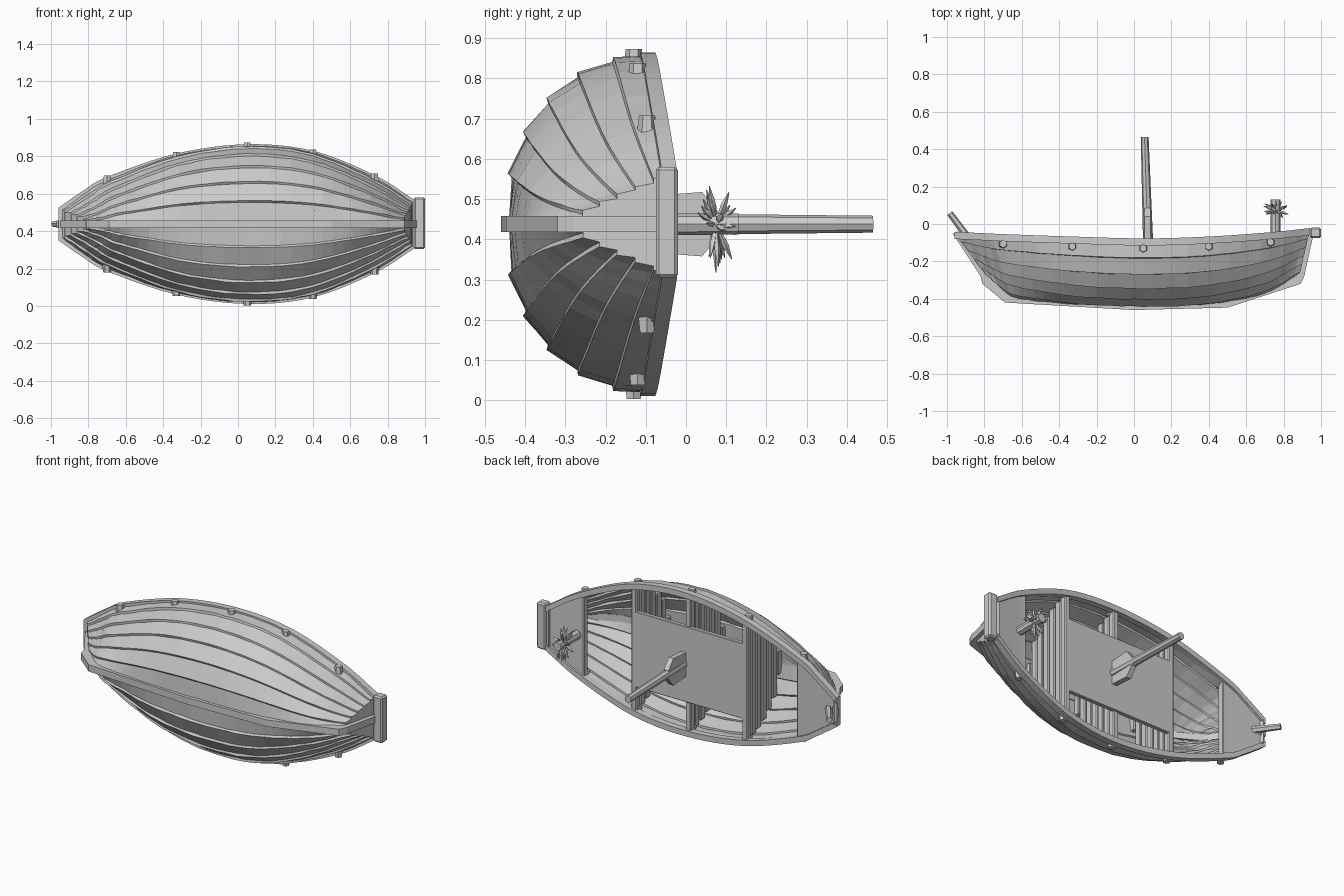
import bpy, bmesh, math, random
from mathutils import Vector

if "Cube" in bpy.data.objects:
    bpy.data.objects.remove(bpy.data.objects["Cube"])

random.seed(4)
C = 0.4375  # centre plane: the boat lies on its side, its "up" is +y

# stations: sheer x, sheer y, half width, keel x, keel y, roundness
ST = [(-.96, -.05, .075, -.76, -.31, 0), (-.83, -.056, .165, -.68, -.385, .25),
      (-.7, -.062, .24, -.6, -.41, .5), (-.33, -.075, .365, -.31, -.43, .9),
      (.05, -.085, .415, .05, -.44, 1), (.4, -.075, .38, .4, -.43, .9),
      (.73, -.052, .25, .7, -.38, .55), (.94, -.03, .12, .88, -.29, .1)]


def station(u):
    """Smoothly interpolated station, u in 0..7."""
    i = min(int(u), len(ST) - 2)
    t = u - i
    p1, p2 = ST[i], ST[i + 1]
    p0 = ST[i - 1] if i else [2 * a - b for a, b in zip(p1, p2)]
    p3 = ST[i + 2] if i + 2 < len(ST) else [2 * b - a for a, b in zip(p1, p2)]
    return [.5 * (2 * b + (c - a) * t + (2 * a - 5 * b + 4 * c - d) * t * t
                  + (3 * b - a - 3 * c + d) * t ** 3) for a, b, c, d in zip(p0, p1, p2, p3)]


def section(st, v):
    """Point (x, y, half width) at girth v: 0 keel, 1 sheer."""
    xs, ys, w, xk, yk, f = st
    a = v * math.pi / 2
    t = (1 - f) * v + f * (1 - math.cos(a))
    s = (1 - f) * v + f * math.sin(a) ** .9
    return xk + (xs - xk) * t, yk + (ys - yk) * t, w * s


def half(st, y):
    """Hull half width at height y."""
    return next((section(st, k / 60)[2] for k in range(61) if section(st, k / 60)[1] >= y), st[2])


def finish(name, bm):
    bmesh.ops.recalc_face_normals(bm, faces=bm.faces)
    me = bpy.data.meshes.new(name)
    bm.to_mesh(me)
    bm.free()
    ob = bpy.data.objects.new(name, me)
    bpy.context.collection.objects.link(ob)
    return ob


def prism(name, pts, depth):
    """Closed polygon extruded by a vector."""
    bm = bmesh.new()
    face = bm.faces.new([bm.verts.new(p) for p in pts])
    ext = bmesh.ops.extrude_face_region(bm, geom=[face])['geom']
    bmesh.ops.translate(bm, vec=depth, verts=[g for g in ext if isinstance(g, bmesh.types.BMVert)])
    bmesh.ops.triangulate(bm, faces=[f for f in bm.faces if len(f.verts) > 4])
    return finish(name, bm)


def box(name, lo, hi, bevel=.005):
    x0, y0, z0 = lo
    x1, y1, z1 = hi
    ob = prism(name, [(x0, y0, z0), (x1, y0, z0), (x1, y1, z0), (x0, y1, z0)], (0, 0, z1 - z0))
    if bevel:
        ob.modifiers.new("bevel", 'BEVEL').width = bevel
    return ob


def rod(bm, a, b, r1, r2, n=7):
    """Tapered rod between two points."""
    a, b = Vector(a), Vector(b)
    vs = bmesh.ops.create_cone(bm, cap_ends=True, segments=n, radius1=r1, radius2=r2,
                               depth=(b - a).length)['verts']
    q = Vector((0, 0, 1)).rotation_difference(b - a)
    for v in vs:
        v.co = q @ v.co + (a + b) / 2


# clinker hull: overlapping strakes, each lower edge standing proud
STRAKES, N = 6, 42
half_rows = []
for k in range(STRAKES):
    half_rows += [(k / STRAKES, .013 if k else 0), ((k + 1) / STRAKES - .012, .002)]
half_rows[-1] = (1, .002)
rows = [(v, o, -1) for v, o in reversed(half_rows[1:])] + [(0, 0, 0)] + [(v, o, 1) for v, o in half_rows[1:]]
bm = bmesh.new()
grid = []
for i in range(N + 1):
    st = station(7 * i / N)
    line = []
    for v, o, s in rows:
        x, y, w = section(st, v)
        e = .05
        _, ya, wa = section(st, max(0, v - e))
        _, yb, wb = section(st, min(1, v + e))
        n = Vector((-(wb - wa), yb - ya)).normalized()
        o += random.uniform(-.002, .003)
        line.append(bm.verts.new((x, y + n.x * o, C + s * (w + n.y * o))))
    grid.append(line)
for a, b in zip(grid, grid[1:]):
    for j in range(len(rows) - 1):
        bm.faces.new((a[j], a[j + 1], b[j + 1], b[j]))
m = len(rows) - 1
for end in (grid[0], grid[-1]):  # flat bow and stern ends
    for j in range(m // 2):
        vs = [end[j], end[j + 1], end[m - j - 1], end[m - j]]
        bm.faces.new(list(dict.fromkeys(vs)))
hull = finish("hull", bm)
sol = hull.modifiers.new("thickness", 'SOLIDIFY')
sol.thickness, sol.offset = .018, -1

# gunwale rails along both sheer edges
for s, side in ((-1, "left"), (1, "right")):
    bm = bmesh.new()
    prev = None
    for i in range(N + 1):
        x, y, w = section(station(7 * i / N), 1)
        ring = [bm.verts.new((x, y + dy, C + s * (w + dw)))
                for dy, dw in ((-.03, -.022), (-.03, .012), (.008, .012), (.008, -.022))]
        if prev:
            for j in range(4):
                bm.faces.new((prev[j], prev[j - 1], ring[j - 1], ring[j]))
        if i in (0, N):
            bm.faces.new(ring)
        prev = ring
    finish("rail_" + side, bm)

# keel with stem and stern post
keel = [(-.97, -.05), (-.82, -.28), (-.81, -.32), (-.69, -.42), (0, -.46), (.5, -.447), (.89, -.32),
        (.91, -.28), (.965, -.03), (.93, -.03), (.86, -.27), (.68, -.36), (.3, -.415), (-.3, -.415),
        (-.58, -.39), (-.74, -.3), (-.93, -.05)]
prism("keel", [(x, y, C - .02) for x, y in keel], (0, 0, .04))

# cross beams with peg ends, and stacked-board bulkheads under the middle three
for i in range(2, 7):
    st = ST[i]
    x, y, w = st[:3]
    box("beam_%d" % i, (x - .018, y - .045, C - w + .005), (x + .018, y - .005, C + w - .005))
    bm = bmesh.new()
    for s in (-1, 1):
        rod(bm, (x, y - .045, C + s * (w - .03)), (x, y - .045, C + s * (w + .02)), .026, .02, 6)
    finish("pegs_%d" % i, bm)
    if 3 <= i <= 5:
        for k in range(6):
            y0 = y - .095 - k * .05
            hw = half(st, y0) - .012
            d = random.uniform(.012, .019)
            if y0 > st[4]:
                box("bulkhead_%d_board_%d" % (i, k), (x - d, y0, C - hw), (x + d, y0 + .044, C + hw))

# bow and stern decks
for name, u0, u1 in (("bow_deck", 0, 2), ("stern_deck", 6, 7)):
    us = [u0 + (u1 - u0) * k / 6 for k in range(7)]
    e = [section(station(u), 1) for u in us]
    prism(name, [(x, y - .005, C + w - .01) for x, y, w in e]
          + [(x, y - .005, C - w + .01) for x, y, w in reversed(e)], (0, -.025, 0))

# flat middle deck and transom board
box("middle_deck", (-.34, -.105, C - .225), (.41, -.08, C + .225), .003)
box("transom_board", (.94, -.075, .305), (1, -.02, .58), .008)

# upright oar
bm = bmesh.new()
rod(bm, (.075, -.09, C), (.057, .465, C), .027, .021, 8)
finish("oar_shaft", bm)
blade = [(-.09, -.07), (-.09, .07), (.04, .08), (.085, .025), (.085, -.025), (.04, -.08)]
prism("oar_blade", [(.055, y, C + z) for y, z in blade], (.032, 0, 0))

# bow spar
bm = bmesh.new()
rod(bm, (-.985, .058, C), (-.89, -.07, C), .017, .02, 6)
finish("bow_spar", bm)

# stern post with a spiky tuft
bm = bmesh.new()
rod(bm, (.757, -.06, C), (.757, .13, C), .027, .026, 8)
finish("stern_post", bm)
bm = bmesh.new()
mid = Vector((.76, .075, C))
for k in range(34):
    d = Vector([random.gauss(0, 1) for _ in range(3)]).normalized()
    d = Vector((d.x * .075, d.y * .062, d.z * .115)) * random.uniform(.75, 1.05)
    rod(bm, mid + d * .15, mid + d * .6, .004, .008, 4)
    rod(bm, mid + d * .6, mid + d, .008, .001, 4)
finish("spiky_tuft", bm)
